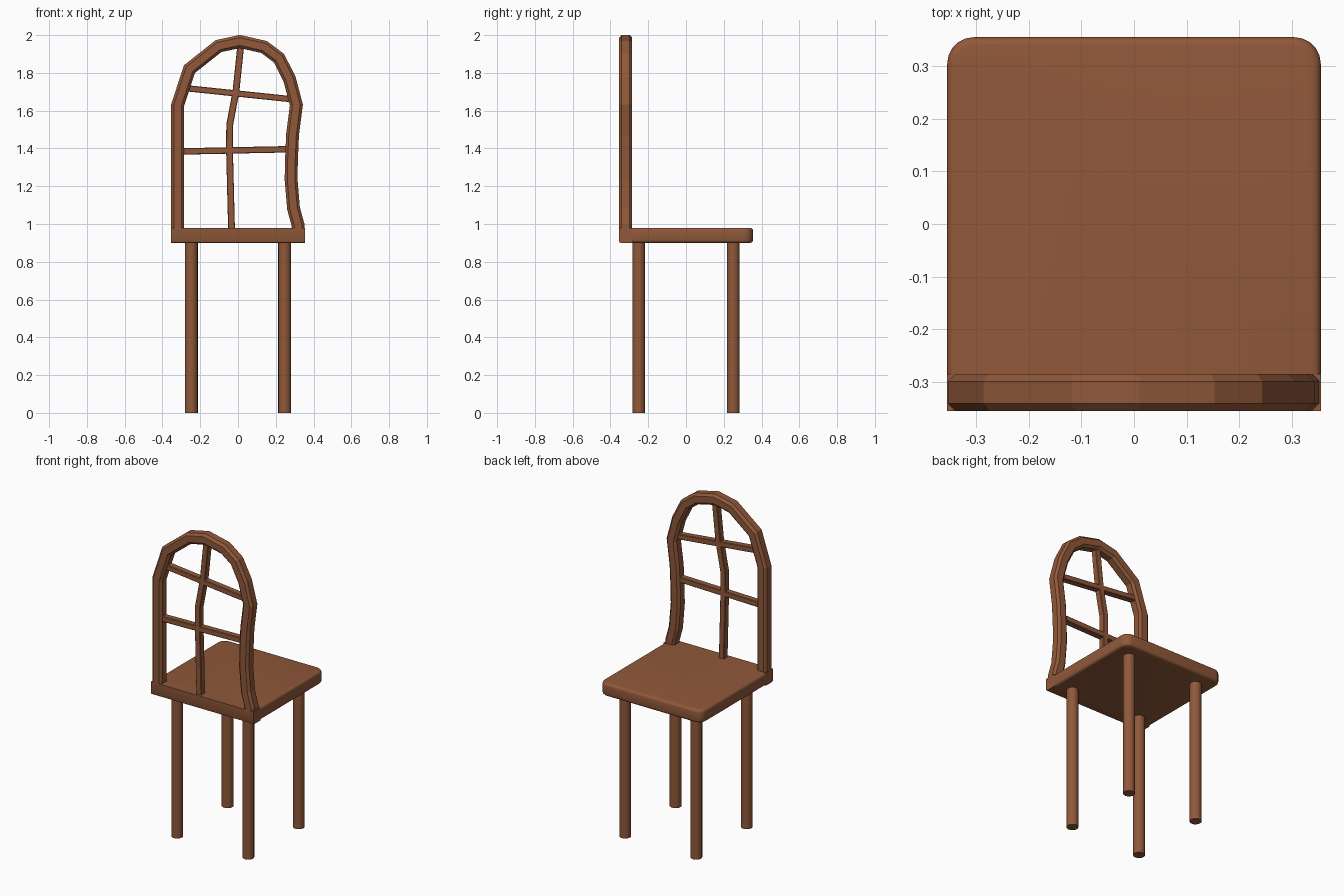
import bpy, bmesh, math
from mathutils import Vector

if "Cube" in bpy.data.objects:
    bpy.data.objects.remove(bpy.data.objects["Cube"])

wood = bpy.data.materials.new("brown wood")
wood.diffuse_color = (0.279, 0.098, 0.042, 1)
wood.use_nodes = True
wood.node_tree.nodes["Principled BSDF"].inputs["Base Color"].default_value = wood.diffuse_color


def finish(bm, name, smooth=False):
    bmesh.ops.recalc_face_normals(bm, faces=bm.faces[:])
    me = bpy.data.meshes.new(name)
    bm.to_mesh(me)
    bm.free()
    me.materials.append(wood)
    ob = bpy.data.objects.new(name, me)
    bpy.context.collection.objects.link(ob)
    if smooth:
        bpy.ops.object.select_all(action='DESELECT')
        ob.select_set(True)
        bpy.context.view_layer.objects.active = ob
        bpy.ops.object.shade_smooth_by_angle(angle=math.radians(35))
    return ob


def box(x0, x1, y0, y1, z0, z1):
    bm = bmesh.new()
    bmesh.ops.create_cube(bm, size=1)
    for v in bm.verts:
        v.co = Vector((x1 if v.co.x > 0 else x0,
                       y1 if v.co.y > 0 else y0,
                       z1 if v.co.z > 0 else z0))
    return bm


def sweep(name, path, width, depth, chamfer, y=-0.32):
    """Sweep a chamfered rectangle along an xz path with mitred joints."""
    w, d, c = width / 2, depth / 2, chamfer
    section = [(-w, -d + c), (-w + c, -d), (w - c, -d), (w, -d + c),
               (w, d - c), (w - c, d), (-w + c, d), (-w, d - c)]
    pts = [Vector(p) for p in path]
    bm = bmesh.new()
    rings = []
    for i, p in enumerate(pts):
        a = (p - pts[i - 1]).normalized() if i else (pts[1] - p).normalized()
        b = (pts[i + 1] - p).normalized() if i < len(pts) - 1 else a
        t = (a + b).normalized()
        side = Vector((t.y, -t.x)) / max(t.dot(a), 0.5)
        rings.append([bm.verts.new((p.x + side.x * u, y + v, p.y + side.y * u))
                      for u, v in section])
    for r, s in zip(rings, rings[1:]):
        for k in range(8):
            m = (k + 1) % 8
            bm.faces.new((r[k], r[m], s[m], s[k]))
    bm.faces.new(rings[0])
    bm.faces.new(rings[-1])
    return finish(bm, name)


# Seat: rounded free corners and softened edges
bm = box(-0.355, 0.355, -0.285, 0.355, 0.90, 0.98)
corners = [e for e in bm.edges if all(v.co.y > 0 for v in e.verts)
           and abs(e.verts[0].co.z - e.verts[1].co.z) > 0.01]
bmesh.ops.bevel(bm, geom=corners, offset=0.05, segments=5, profile=0.5,
                affect='EDGES')
rims = [e for e in bm.edges
        if abs(e.verts[0].co.z - e.verts[1].co.z) < 1e-4
        and any(v.co.y > -0.28 for v in e.verts)
        and len(e.link_faces) == 2 and e.calc_face_angle() > 1.0]
bmesh.ops.bevel(bm, geom=rims, offset=0.015, segments=3, profile=0.5,
                affect='EDGES')
finish(bm, "seat", True)

# Square rail under the backrest
bm = box(-0.355, 0.355, -0.355, -0.285, 0.90, 0.98)
low = [e for e in bm.edges if all(v.co.z < 0.91 and v.co.y < -0.3 for v in e.verts)]
bmesh.ops.bevel(bm, geom=low, offset=0.01, segments=2, profile=0.5,
                affect='EDGES')
finish(bm, "back_rail", True)

# Four round legs
for yn, sy in (("back", -1), ("front", 1)):
    for xn, sx in (("left", -1), ("right", 1)):
        bm = bmesh.new()
        bmesh.ops.create_cone(bm, cap_ends=True, segments=16,
                              radius1=0.034, radius2=0.034, depth=0.92)
        bmesh.ops.translate(bm, verts=bm.verts[:],
                            vec=(sx * 0.247, sy * 0.25, 0.46))
        finish(bm, f"{yn}_{xn}_leg", True)

# Crooked arched frame
sweep("back_frame",
      [(-0.32, 0.95), (-0.32, 1.628), (-0.257, 1.82), (-0.103, 1.942),
       (0.01, 1.966), (0.138, 1.937), (0.217, 1.878), (0.273, 1.767),
       (0.309, 1.63), (0.289, 1.475), (0.283, 1.342), (0.281, 1.236),
       (0.294, 1.082), (0.318, 0.995), (0.32, 0.95)], 0.068, 0.07, 0.014)

# Window-like bars inside the frame
sweep("middle_bar", [(-0.034, 0.96), (-0.045, 1.395), (-0.044, 1.525),
                     (-0.011, 1.70), (0.015, 1.95)], 0.036, 0.04, 0.003)
sweep("upper_crossbar", [(-0.285, 1.72), (0.30, 1.659)], 0.033, 0.04, 0.003)
sweep("lower_crossbar", [(-0.31, 1.384), (0.28, 1.396)], 0.034, 0.04, 0.003)
